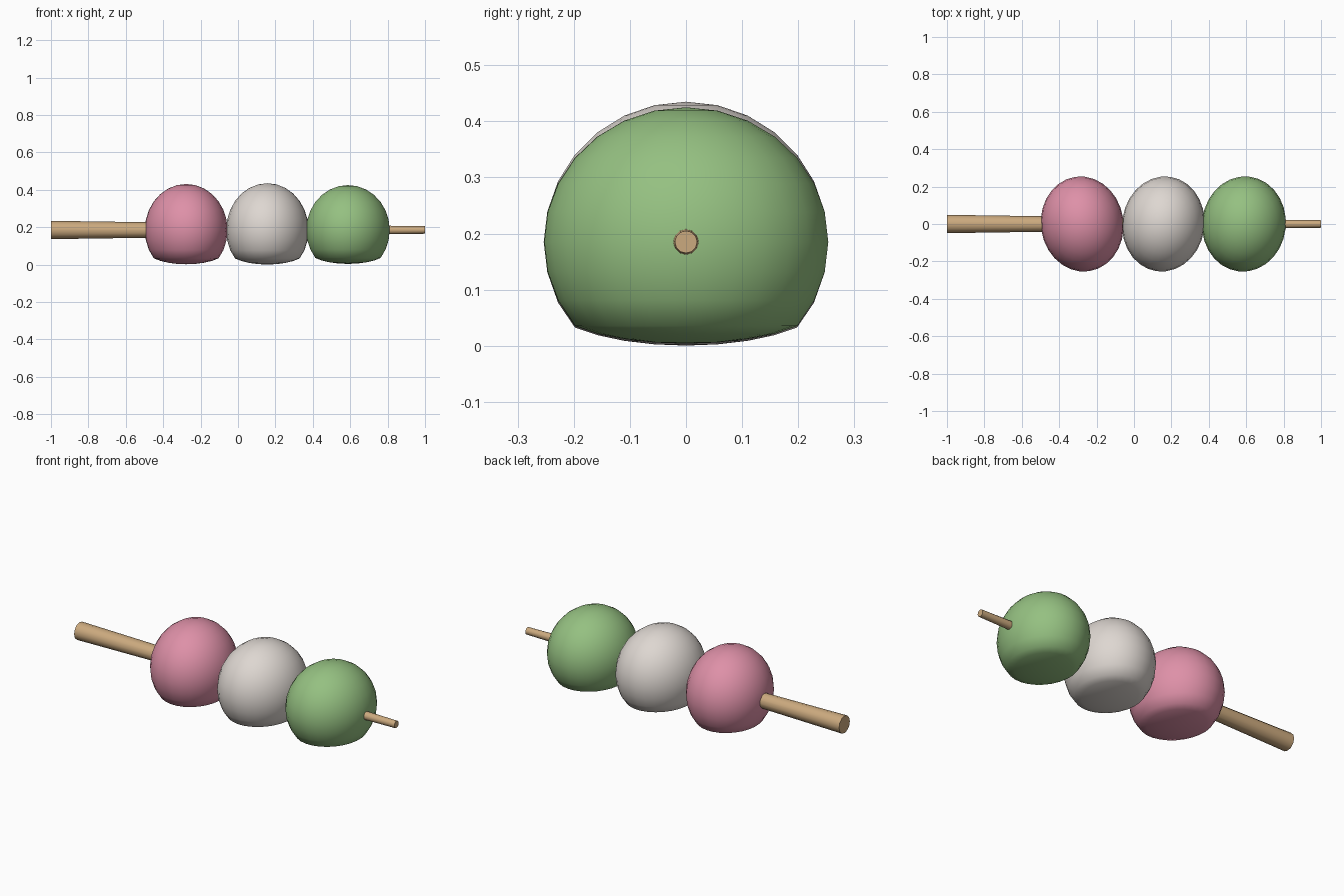
import bpy, math
from mathutils import Matrix

cube = bpy.data.objects.get("Cube")
if cube:
    bpy.data.objects.remove(cube, do_unlink=True)

AXIS_Z = 0.185


def material(name, rgb):
    m = bpy.data.materials.new(name)
    m.use_nodes = True
    m.diffuse_color = (*rgb, 1)
    bsdf = m.node_tree.nodes["Principled BSDF"]
    bsdf.inputs["Base Color"].default_value = (*rgb, 1)
    bsdf.inputs["Roughness"].default_value = 0.7
    return m


def finish(name, mat, angle):
    ob = bpy.context.object
    ob.name = name
    ob.data.materials.append(mat)
    bpy.ops.object.shade_smooth_by_angle(angle=math.radians(angle))
    return ob


def dumpling(name, x, rx, rz, turn, mat):
    """Squashed ball with a settled, nearly flat underside."""
    bpy.ops.mesh.primitive_uv_sphere_add(segments=28, ring_count=14, radius=1)
    ob = bpy.context.object
    ob.data.transform(Matrix.Translation((x, 0, AXIS_Z))
                      @ Matrix.Rotation(math.radians(turn), 4, "Z")
                      @ Matrix.Diagonal((rx, 0.255, rz, 1)))
    rest = 0.034
    for v in ob.data.vertices:
        if v.co.z < rest:
            v.co.z = rest + (v.co.z - rest) * 0.34
    return finish(name, mat, 60)


# Three dumplings in a row
dumpling("pink_dumpling", -0.277, 0.221, 0.246, 8, material("pink", (0.73, 0.28, 0.39)))
dumpling("white_dumpling", 0.157, 0.22, 0.25, -8, material("off white", (0.73, 0.68, 0.64)))
dumpling("green_dumpling", 0.588, 0.224, 0.24, -6, material("green", (0.30, 0.53, 0.22)))

# Tapered skewer through the middle
bpy.ops.mesh.primitive_cone_add(vertices=12, radius1=0.049, radius2=0.02, depth=2,
                                location=(0, 0, AXIS_Z), rotation=(0, math.pi / 2, 0))
finish("skewer", material("wood", (0.60, 0.40, 0.21)), 40)
